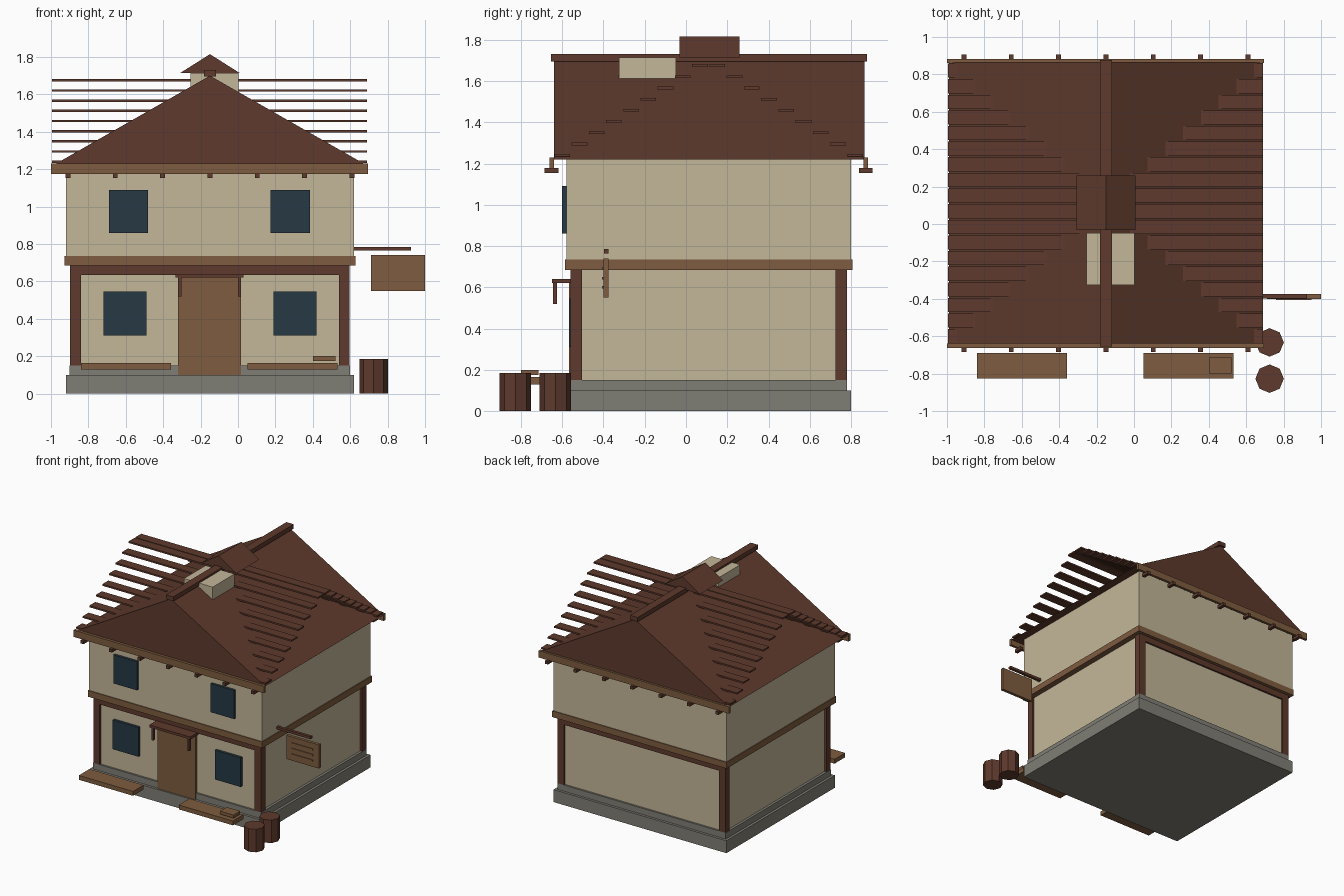
import bpy, bmesh, math

if "Cube" in bpy.data.objects:
    bpy.data.objects.remove(bpy.data.objects["Cube"])

CX, CY = -0.15, 0.11   # centre of the house


def mat(name, rgb):
    m = bpy.data.materials.new(name)
    m.diffuse_color = (*rgb, 1)
    m.use_nodes = True
    m.node_tree.nodes["Principled BSDF"].inputs["Base Color"].default_value = m.diffuse_color
    return m


CREAM = mat("cream_plaster", (0.552, 0.468, 0.314))
BROWN = mat("red_brown_wood", (0.112, 0.042, 0.026))
TAN = mat("tan_wood", (0.209, 0.107, 0.050))
STONE = mat("grey_stone", (0.216, 0.209, 0.178))
GLASS = mat("dark_blue_glass", (0.019, 0.040, 0.056))


def finish(name, bm, m):
    bmesh.ops.recalc_face_normals(bm, faces=bm.faces)
    me = bpy.data.meshes.new(name)
    bm.to_mesh(me)
    bm.free()
    me.materials.append(m)
    ob = bpy.data.objects.new(name, me)
    bpy.context.collection.objects.link(ob)
    return ob


def box(name, x, y, z, m):
    """Box from (low, high) ranges on each axis."""
    bm = bmesh.new()
    bmesh.ops.create_cube(bm, size=1)
    for v in bm.verts:
        v.co = [(a + b) / 2 + c * (b - a) for (a, b), c in zip((x, y, z), v.co)]
    return finish(name, bm, m)


def block(name, hx, hy, z, m):
    """Box centred on the house, given half sizes."""
    return box(name, (CX - hx, CX + hx), (CY - hy, CY + hy), z, m)


def gable(name, hx, y, z, m):
    """Triangular prism with its ridge along y."""
    bm = bmesh.new()
    tri = [bm.verts.new(p) for p in ((CX - hx, y[0], z[0]), (CX + hx, y[0], z[0]), (CX, y[0], z[1]))]
    face = bm.faces.new(tri)
    ext = bmesh.ops.extrude_face_region(bm, geom=[face], use_keep_orig=True)
    for v in ext["geom"]:
        if isinstance(v, bmesh.types.BMVert):
            v.co.y = y[1]
    return finish(name, bm, m)


# Foundation and walls
block("foundation", 0.77, 0.69, (0, 0.10), STONE)
block("foundation_step", 0.75, 0.67, (0.10, 0.15), STONE)
block("lower_walls", 0.73, 0.655, (0.15, 0.685), CREAM)
block("floor_belt", 0.777, 0.697, (0.685, 0.735), TAN)
block("upper_walls", 0.77, 0.69, (0.735, 1.22), CREAM)

# Corner posts, and top beams on front and back
for sy in (-1, 1):
    ys = sorted((CY + sy * 0.615, CY + sy * 0.67))
    for sx in (-1, 1):
        xs = sorted((CX + sx * 0.69, CX + sx * 0.747))
        box("corner_post", xs, ys, (0.15, 0.685), BROWN)
    box("top_beam", (CX - 0.69, CX + 0.69), ys, (0.635, 0.685), BROWN)

# Windows
for x in ((-0.69, -0.48), (0.175, 0.385)):
    box("upper_window", x, (-0.60, -0.575), (0.86, 1.09), GLASS)
for x in ((-0.72, -0.49), (0.19, 0.42)):
    box("lower_window", x, (-0.567, -0.54), (0.31, 0.545), GLASS)

# Door with canopy
box("door", (-0.32, 0.017), (-0.568, -0.54), (0.10, 0.63), TAN)
box("door_canopy", (-0.335, 0.03), (-0.65, -0.545), (0.62, 0.64), BROWN)
for x in (-0.32, 0.0):
    box("canopy_bracket", (x, x + 0.017), (-0.645, -0.625), (0.52, 0.62), BROWN)

# Roof body and ridge
gable("roof", 0.84, (-0.64, 0.865), (1.22, 1.70), BROWN)
box("ridge_beam", (-0.183, -0.118), (-0.655, 0.877), (1.695, 1.73), BROWN)

# Long roof slats, stepping up from front and back to the middle
for i in range(9):
    z = 1.24 + i * 0.0543
    for s in (-1, 1):
        y = CY + s * (0.71 - i * 0.0835)
        box("roof_slat", (-0.995, 0.69), (y - 0.038, y + 0.038), (z - 0.006, z + 0.007), BROWN)

# Eave boards and rafter tails on front and back
for s in (-1, 1):
    box("eave_board", (-1.0, 0.695), sorted((CY + s * 0.75, CY + s * 0.772)), (1.175, 1.23), TAN)
    for k in range(7):
        x = CX + (k - 3) * 0.253
        box("rafter_tail", (x - 0.013, x + 0.013), sorted((CY + s * 0.728, CY + s * 0.795)),
            (1.153, 1.178), BROWN)

# Chimney and its separate gabled cap
box("chimney", (-0.255, 0.002), (-0.325, -0.048), (1.53, 1.715), CREAM)
gable("chimney_cap", 0.158, (-0.032, 0.26), (1.715, 1.815), BROWN)

# Benches and a small crate lid
for x in (-0.84, 0.05):
    box("bench_plank", (x, x + 0.483), (-0.825, -0.69), (0.13, 0.165), TAN)
box("small_board", (0.40, 0.52), (-0.80, -0.715), (0.175, 0.20), TAN)

# Hanging sign with plain raised strips
box("sign_bar", (0.61, 0.925), (-0.398, -0.375), (0.765, 0.785), BROWN)
box("sign_board", (0.71, 1.0), (-0.40, -0.375), (0.55, 0.74), TAN)
for z in (0.60, 0.645, 0.69):
    box("sign_strip", (0.76, 0.95), (-0.406, -0.399), (z - 0.006, z + 0.006), TAN)

# Eight-sided barrels
for y in (-0.633, -0.827):
    bm = bmesh.new()
    bmesh.ops.create_cone(bm, cap_ends=True, segments=8, radius1=0.076, radius2=0.076, depth=0.185)
    bmesh.ops.translate(bm, verts=bm.verts, vec=(0.725, y, 0.0925))
    finish("barrel", bm, BROWN)
